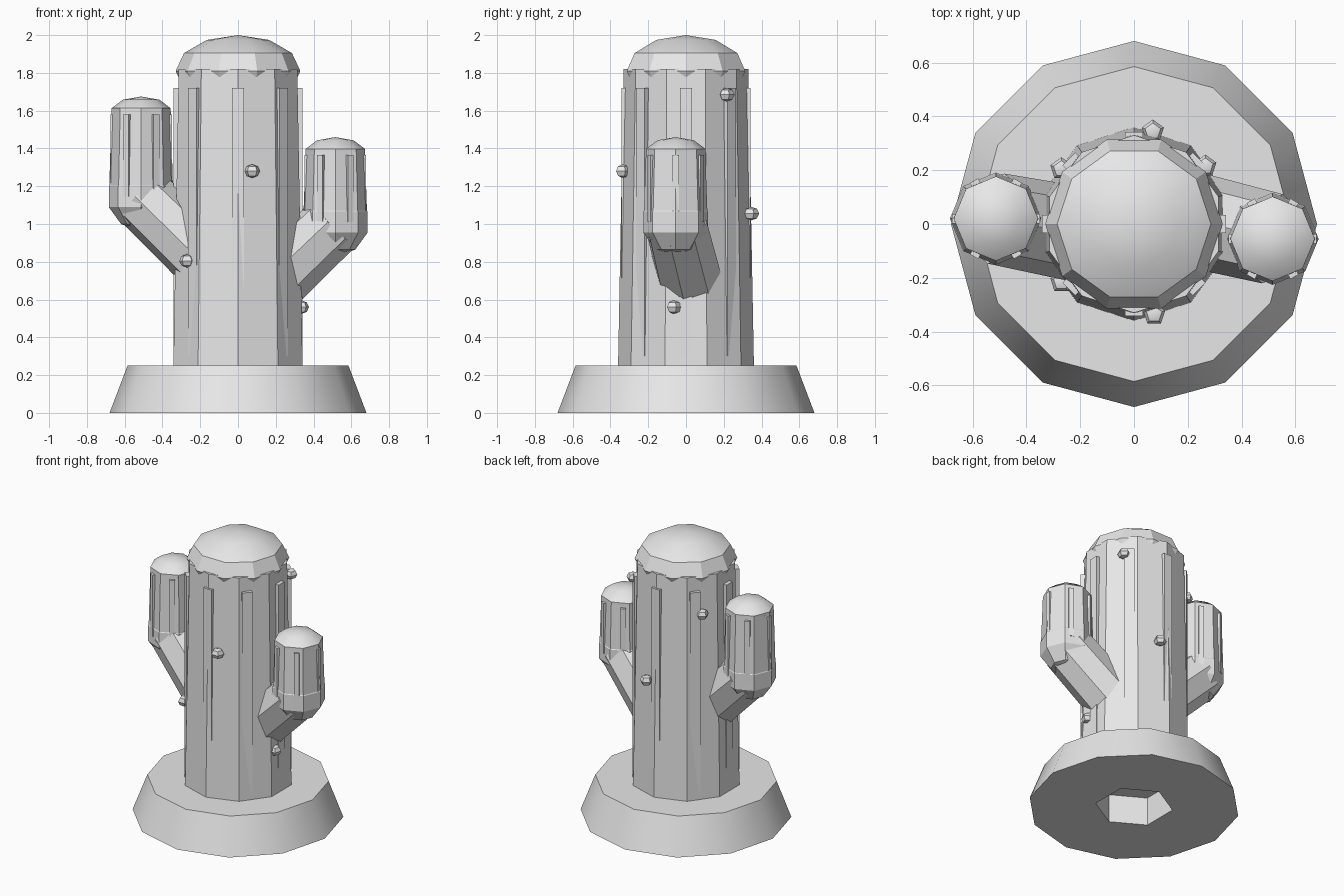
import bpy, bmesh
from math import sin, cos, pi, radians
from mathutils import Vector, Matrix

if "Cube" in bpy.data.objects:
    bpy.data.objects.remove(bpy.data.objects["Cube"])

grey = bpy.data.materials.new("plain_grey")
grey.use_nodes = True
grey.diffuse_color = (0.8, 0.8, 0.8, 1)
grey.node_tree.nodes["Principled BSDF"].inputs["Base Color"].default_value = (0.8, 0.8, 0.8, 1)


def finish(name, bm, smooth=True):
    bmesh.ops.recalc_face_normals(bm, faces=bm.faces)
    mesh = bpy.data.meshes.new(name)
    bm.to_mesh(mesh)
    bm.free()
    mesh.materials.append(grey)
    obj = bpy.data.objects.new(name, mesh)
    bpy.context.collection.objects.link(obj)
    if smooth:
        shade(obj)
    return obj


def shade(obj):
    bpy.ops.object.select_all(action='DESELECT')
    obj.select_set(True)
    bpy.context.view_layer.objects.active = obj
    bpy.ops.object.shade_smooth_by_angle(angle=radians(30))


def lathe(name, profile, sides, phase=pi / 2, matrix=Matrix(), smooth=True):
    """Spin (radius, height) points into a closed solid."""
    bm = bmesh.new()
    rings = []
    for r, z in profile:
        count = sides if r > 1e-5 else 1
        rings.append([bm.verts.new(matrix @ Vector((r * cos(phase + 2 * pi * i / sides),
                                                    r * sin(phase + 2 * pi * i / sides), z)))
                      for i in range(count)])
    for a, b in zip(rings, rings[1:]):
        for i in range(sides):
            j = (i + 1) % sides
            quad = [a[i % len(a)], a[j % len(a)], b[j % len(b)], b[i % len(b)]]
            bm.faces.new(list(dict.fromkeys(quad)))
    for ring in (rings[0], rings[-1]):
        if len(ring) > 2:
            bm.faces.new(ring)
    return finish(name, bm, smooth)


def ball(name, center, radius, height, sides, bands, phase=pi / 2):
    """Faceted ellipsoid with a chosen number of latitude bands."""
    profile = [(radius * sin(pi * k / bands), -height * cos(pi * k / bands))
               for k in range(bands + 1)]
    return lathe(name, profile, sides, phase, Matrix.Translation(center))


def ribs(name, center, count, inner, outer, width, bottom, top):
    """Ring of thin upright bars."""
    bm = bmesh.new()
    for i in range(count):
        m = (Matrix.Translation(center) @ Matrix.Rotation(2 * pi * i / count, 4, 'Z')
             @ Matrix.Translation(((inner + outer) / 2, 0, (bottom + top) / 2))
             @ Matrix.Diagonal((outer - inner, width, top - bottom, 1)))
        bmesh.ops.create_cube(bm, size=1, matrix=m)
    finish(name, bm)


# Base with a six-sided socket underneath
base = lathe("base", [(0.68, 0), (0.585, 0.25)], 12, smooth=False)
cutter = lathe("socket_cutter", [(0.25, -0.1), (0.25, 0.2)], 6, smooth=False)
cutter.hide_render = True
cut = base.modifiers.new("socket", 'BOOLEAN')
cut.operation = 'DIFFERENCE'
cut.solver = 'EXACT'
cut.object = cutter
bpy.context.view_layer.objects.active = base
bpy.ops.object.modifier_apply(modifier=cut.name)
bpy.data.objects.remove(cutter)
shade(base)

# Trunk, ribs and domed top
lathe("trunk", [(0.36, 0.23), (0.33, 1.82)], 10)
ribs("trunk_ribs", (0, 0, 0), 8, 0.29, 0.342, 0.066, 0.3, 1.72)
ball("trunk_cap", (0, 0, 1.81), 0.33, 0.19, 10, 6, phase=0)


# Arms: slanted branch, elbow, upright part, ribs, domed tip
def arm(side, start, elbow, top):
    start, elbow = Vector(start), Vector(elbow)
    axis = elbow - start
    m = Matrix.Translation(start) @ axis.to_track_quat('Z', 'Y').to_matrix().to_4x4()
    lathe(side + "_branch", [(0.178, 0), (0.17, axis.length)], 8, matrix=m)
    ball(side + "_elbow", elbow, 0.18, 0.18, 8, 5)
    flat = Vector((elbow.x, elbow.y, 0))
    lathe(side + "_upright", [(0.17, elbow.z), (0.157, top - 0.08)], 8,
          matrix=Matrix.Translation(flat))
    ribs(side + "_ribs", flat, 6, 0.12, 0.163, 0.035, elbow.z, top - 0.095)
    ball(side + "_tip", (elbow.x, elbow.y, top - 0.09), 0.165, 0.09, 8, 5)


arm("left_arm", (0.18, 0.025, 0.69), (0.515, -0.055, 1.01), 1.46)
arm("right_arm", (-0.17, -0.045, 0.81), (-0.513, 0.02, 1.145), 1.675)

# Small buds scattered on the trunk
buds = [(0.075, -0.335, 1.28), (0.07, 0.345, 1.055), (0.265, 0.215, 1.685),
        (-0.27, 0.205, 1.56), (-0.27, -0.215, 0.805), (0.335, -0.065, 0.56)]
for i, place in enumerate(buds):
    ball("bud_%d" % (i + 1), place, 0.043, 0.036, 5, 4)
